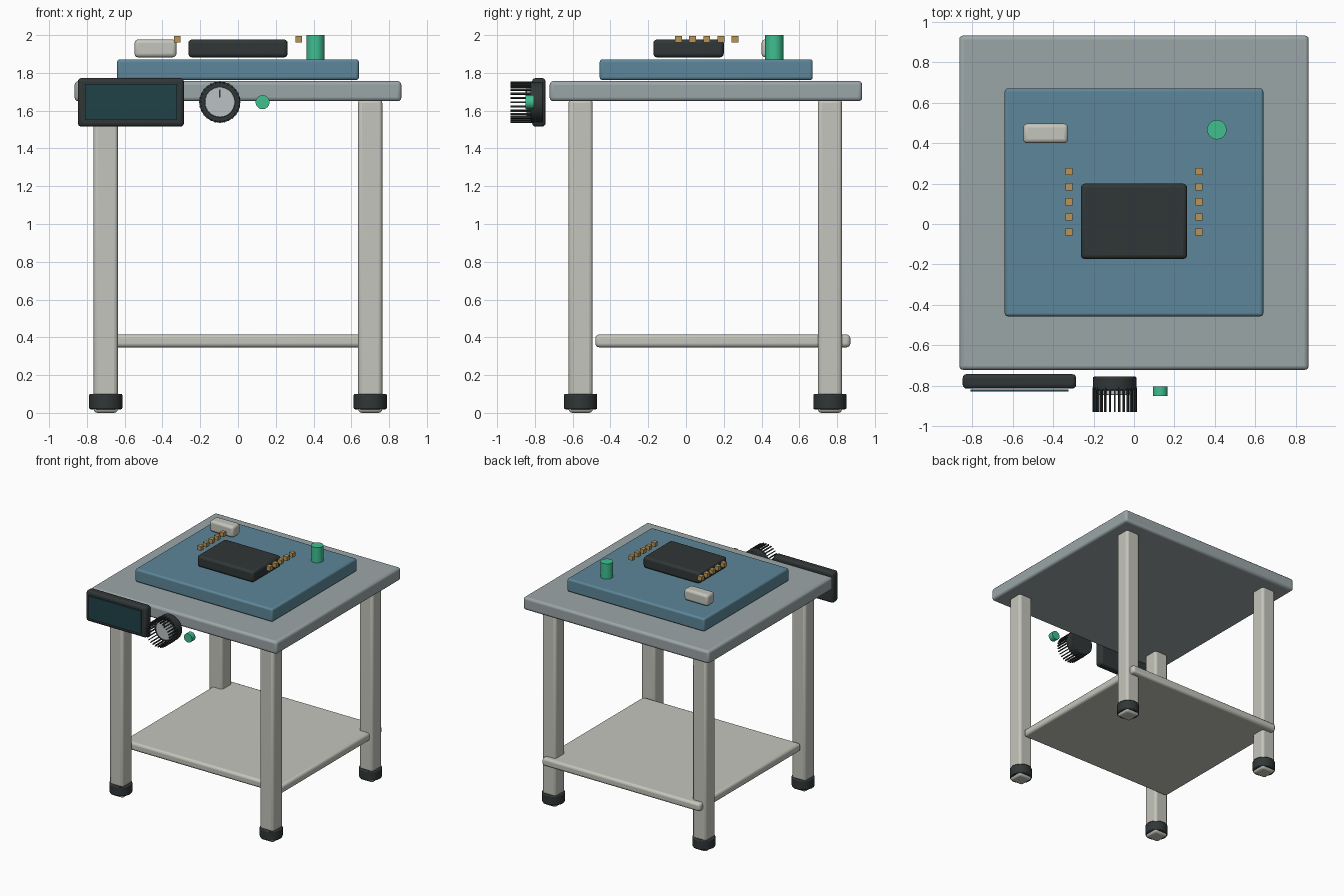
import bpy, math
from math import radians

if "Cube" in bpy.data.objects:
    bpy.data.objects.remove(bpy.data.objects["Cube"])

def mat(name, r, g, b):
    m = bpy.data.materials.new(name)
    m.diffuse_color = (r, g, b, 1)
    m.use_nodes = True
    m.node_tree.nodes["Principled BSDF"].inputs["Base Color"].default_value = m.diffuse_color
    return m

CREAM = mat("cream", .56, .56, .51)
GREY = mat("slate_grey", .33, .38, .39)
BLUE = mat("board_blue", .11, .24, .32)
DARK = mat("charcoal", .03, .037, .037)
GREEN = mat("green", .05, .52, .28)
GOLD = mat("gold", .5, .3, .09)
SCREEN = mat("screen_teal", .015, .055, .065)
SILVER = mat("silver", .5, .54, .56)

def finish(ob, name, m, bevel, segs=3):
    ob.name = name
    ob.data.materials.append(m)
    if bevel:
        b = ob.modifiers.new("bevel", 'BEVEL')
        b.width, b.segments = bevel, segs
        b.limit_method = 'ANGLE'
    bpy.ops.object.shade_smooth_by_angle(angle=radians(35))
    return ob

def box(name, x, y, z, m, bevel=0.0, roll=0.0):
    """Box from (min, max) ranges on each axis, optionally rolled about y."""
    loc = [(a + b) / 2 for a, b in (x, y, z)]
    bpy.ops.mesh.primitive_cube_add(size=1, location=loc, rotation=(0, roll, 0))
    ob = bpy.context.object
    ob.scale = [b - a for a, b in (x, y, z)]
    bpy.ops.object.transform_apply(location=False, rotation=False, scale=True)
    return finish(ob, name, m, bevel)

def cyl(name, loc, r, depth, m, bevel=0.0, along_y=False, verts=40):
    bpy.ops.mesh.primitive_cylinder_add(vertices=verts, radius=r, depth=depth, location=loc,
                                        rotation=(radians(90) if along_y else 0, 0, 0))
    return finish(bpy.context.object, name, m, bevel, 2)

# table top and lower shelf
box("table_top", (-.865, .865), (-.722, .933), (1.65, 1.757), GREY, .02)
box("lower_shelf", (-.735, .735), (-.48, .87), (.347, .415), CREAM, .02)

# legs with rubber feet
for fb, y in (("front", -.558), ("back", .762)):
    for side, x in (("left", -.70), ("right", .70)):
        box(f"{fb}_{side}_leg", (x - .064, x + .064), (y - .064, y + .064), (0, 1.66), CREAM, .02)
        cyl(f"{fb}_{side}_foot", (x, y, .06), .088, .082, DARK, .008)

# circuit board and components
box("circuit_board", (-.64, .64), (-.457, .671), (1.762, 1.872), BLUE, .015)
box("main_chip", (-.263, .263), (-.173, .20), (1.882, 1.977), DARK, .02)
box("connector", (-.548, -.326), (.40, .497), (1.882, 1.977), CREAM, .02)
cyl("capacitor", (.41, .467, 1.935), .048, .13, GREEN)
for i in range(5):
    for side, x in (("left", -.322), ("right", .322)):
        y = -.04 + i * .075
        box(f"{side}_pin_{i + 1}", (x - .018, x + .018), (y - .018, y + .018), (1.96, 1.996), GOLD)

# display on the front edge
box("display_housing", (-.848, -.286), (-.815, -.743), (1.515, 1.773), DARK, .02)
box("display_screen", (-.81, -.324), (-.83, -.819), (1.55, 1.741), SCREEN)

# control knob with grip ribs, face and pointer
KX, KZ = -.096, 1.645
cyl("knob_body", (KX, -.79, KZ), .108, .068, DARK, .006, True, 48)
cyl("knob_face", (KX, -.833, KZ), .08, .025, SILVER, .004, True, 48)
box("knob_pointer", (KX - .004, KX + .004), (-.85, -.843), (KZ + .025, KZ + .068), DARK)
RIBS = 28
for i in range(RIBS):
    a = 2 * math.pi * i / RIBS
    x, z = KX + .104 * math.sin(a), KZ + .104 * math.cos(a)
    box(f"knob_rib_{i + 1}", (x - .004, x + .004), (-.93, -.81), (z - .006, z + .006), DARK, 0, a)

# status light
cyl("status_light", (.13, -.828, 1.645), .037, .046, GREEN, 0, True)
